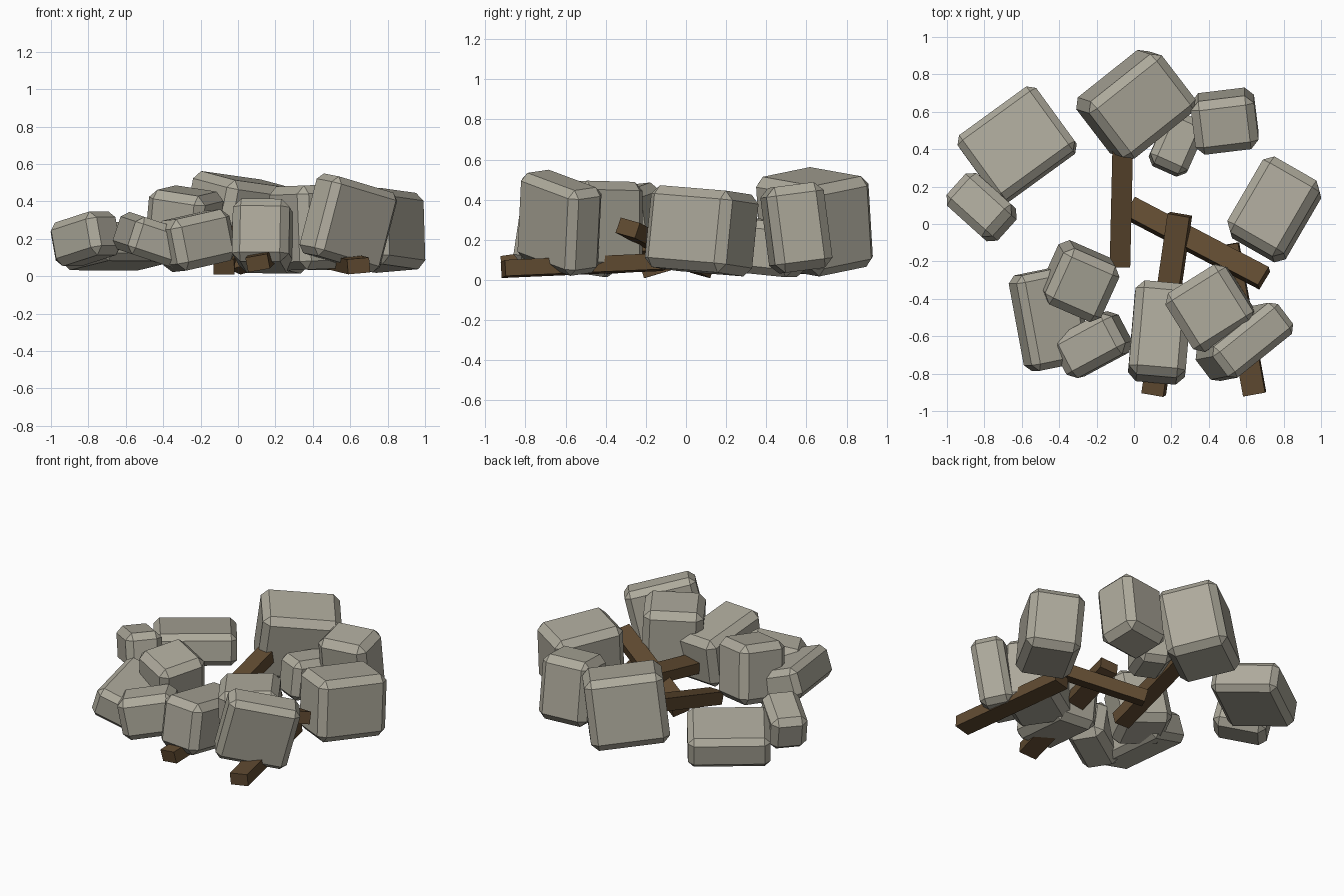
import bpy, bmesh, math
from mathutils import Vector, Matrix

if "Cube" in bpy.data.objects:
    bpy.data.objects.remove(bpy.data.objects["Cube"])

def material(name, rgb):
    m = bpy.data.materials.new(name)
    m.diffuse_color = (*rgb, 1)
    m.use_nodes = True
    m.node_tree.nodes["Principled BSDF"].inputs["Base Color"].default_value = m.diffuse_color
    return m

STONE = material("stone", (0.42, 0.40, 0.33))
WOOD = material("wood", (0.115, 0.068, 0.03))

def block(name, size, matrix, mat, chamfer=0.0):
    """Box with flat chamfered edges, placed by a matrix."""
    bm = bmesh.new()
    bmesh.ops.create_cube(bm, size=1.0)
    bmesh.ops.scale(bm, vec=size, verts=bm.verts)
    if chamfer:
        bmesh.ops.bevel(bm, geom=bm.edges[:], offset=chamfer, segments=1,
                        affect='EDGES', profile=0.5)
    me = bpy.data.meshes.new(name)
    bm.to_mesh(me)
    bm.free()
    me.materials.append(mat)
    ob = bpy.data.objects.new(name, me)
    ob.matrix_world = matrix
    bpy.context.collection.objects.link(ob)

def stone(name, centre, size, yaw, lean):
    """Turn about z, then lean the top towards (x, y)."""
    tilt = Vector((0, 0, 1)).rotation_difference(Vector((*lean, 1))).to_matrix().to_4x4()
    mat = Matrix.Translation(centre) @ tilt @ Matrix.Rotation(math.radians(yaw), 4, 'Z')
    block(name, size, mat, STONE, min(0.045, 0.18 * min(size)))

def plank(name, p, q, width, thick, roll=0):
    """Beam running from p to q."""
    p, q = Vector(p), Vector(q)
    x = (q - p).normalized()
    y = Vector((0, 0, 1)).cross(x).normalized()
    z = x.cross(y)
    rot = Matrix((x, y, z)).transposed().to_4x4()
    mat = Matrix.Translation((p + q) / 2) @ rot @ Matrix.Rotation(math.radians(roll), 4, 'X')
    block(name, ((q - p).length, width, thick), mat, WOOD)

# Stones: name, centre, size, yaw, lean
STONES = [
    ("stone_back_left", (-0.625, 0.425, 0.16), (0.52, 0.43, 0.21), 36, (-0.08, 0.12)),
    ("stone_far_left", (-0.815, 0.09, 0.20), (0.34, 0.235, 0.24), -42, (-0.18, 0.16)),
    ("stone_back", (0.01, 0.64, 0.29), (0.50, 0.39, 0.46), 38, (0.19, -0.06)),
    ("stone_back_right", (0.485, 0.55, 0.26), (0.34, 0.29, 0.43), 7, (0.0, -0.13)),
    ("stone_back_small", (0.23, 0.43, 0.16), (0.22, 0.31, 0.27), -24, (0.05, 0.08)),
    ("stone_right", (0.75, 0.078, 0.245), (0.47, 0.35, 0.41), 60, (-0.03, 0.10)),
    ("stone_front_right", (0.59, -0.63, 0.285), (0.46, 0.21, 0.44), 38, (0.26, 0.05)),
    ("stone_mid_right", (0.41, -0.45, 0.262), (0.38, 0.37, 0.45), 32, (-0.04, 0.0)),
    ("stone_front", (0.14, -0.58, 0.215), (0.305, 0.51, 0.34), -5, (0.02, 0.15)),
    ("stone_front_left_low", (-0.45, -0.505, 0.19), (0.34, 0.52, 0.21), 11, (0.33, 0.0)),
    ("stone_front_left_high", (-0.29, -0.305, 0.265), (0.33, 0.33, 0.39), -24, (0.09, -0.15)),
    ("stone_front_left_small", (-0.222, -0.645, 0.19), (0.365, 0.25, 0.28), 28, (-0.20, -0.05)),
]
for s in STONES:
    stone(*s)

# Broken timbers under and between the stones
plank("plank_centre", (-0.075, -0.22, 0.05), (-0.06, 0.42, 0.24), 0.11, 0.085)
plank("plank_cross", (-0.02, 0.085, 0.06), (0.695, -0.29, 0.26), 0.115, 0.08, -14)
plank("plank_front", (0.105, -0.91, 0.07), (0.245, 0.05, 0.21), 0.12, 0.08, -10)
plank("plank_right", (0.645, -0.91, 0.055), (0.50, -0.11, 0.09), 0.12, 0.08, -5)
